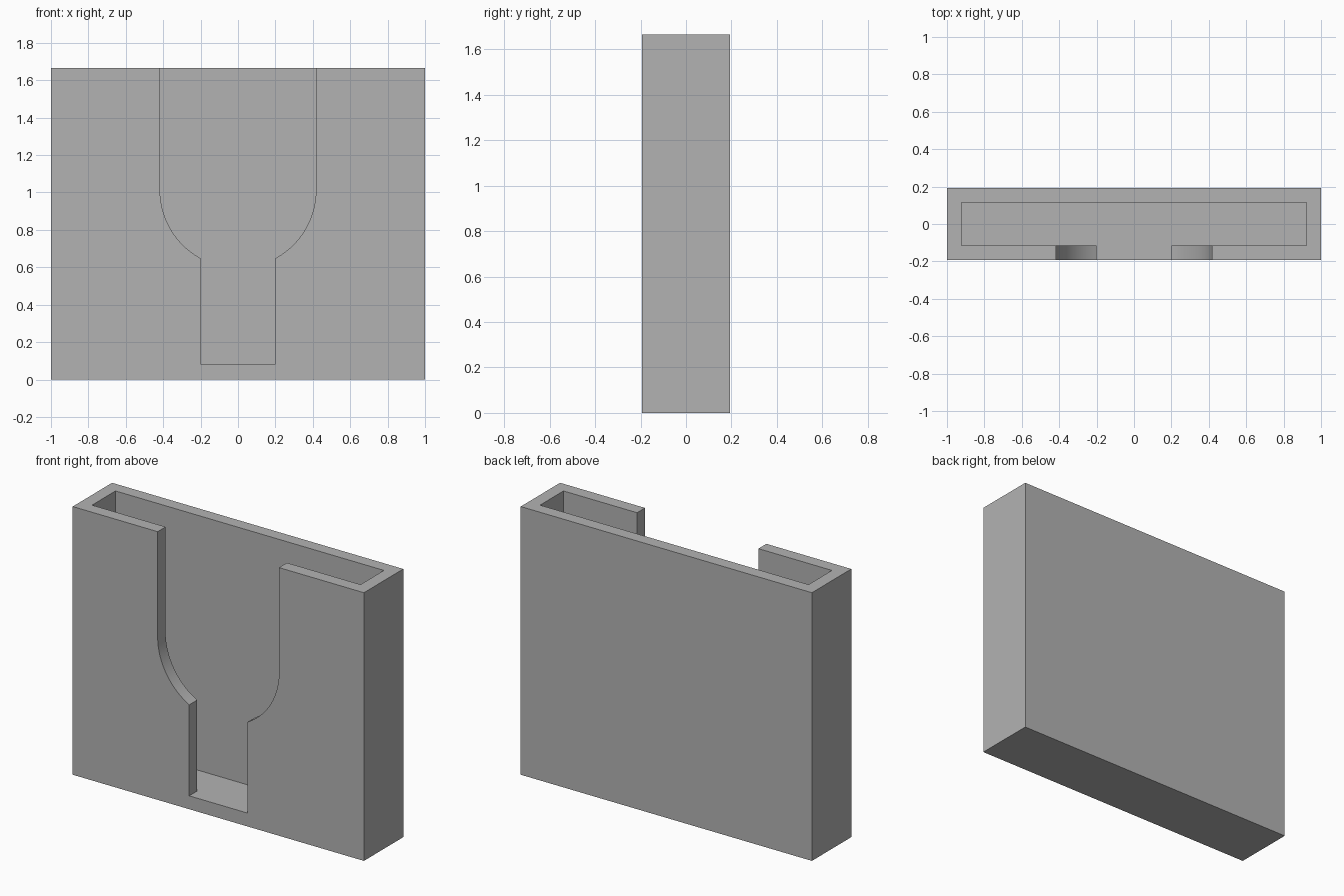
import bpy, bmesh, math

if "Cube" in bpy.data.objects:
    bpy.data.objects.remove(bpy.data.objects["Cube"], do_unlink=True)

# Main dimensions
HALF_W, HALF_D, HEIGHT, WALL = 1.0, 0.193, 1.665, 0.078
FLOOR = 0.083
SLOT_HALF, BOWL_R, BOWL_Z = 0.2, 0.417, 1.014

grey = bpy.data.materials.new("plain grey")
grey.use_nodes = True
colour = (0.45, 0.45, 0.45, 1)
grey.diffuse_color = colour
grey.node_tree.nodes["Principled BSDF"].inputs["Base Color"].default_value = colour


def prism(name, profile, y0, y1):
    """Extrude an x-z outline from y0 to y1."""
    bm = bmesh.new()
    face = bm.faces.new([bm.verts.new((x, y0, z)) for x, z in profile])
    moved = bmesh.ops.extrude_face_region(bm, geom=[face])["geom"]
    bmesh.ops.translate(bm, vec=(0, y1 - y0, 0),
                        verts=[v for v in moved if isinstance(v, bmesh.types.BMVert)])
    bmesh.ops.recalc_face_normals(bm, faces=bm.faces)
    mesh = bpy.data.meshes.new(name)
    bm.to_mesh(mesh)
    bm.free()
    mesh.materials.append(grey)
    obj = bpy.data.objects.new(name, mesh)
    bpy.context.collection.objects.link(obj)
    return obj


def rectangle(half, low, high):
    return [(-half, low), (half, low), (half, high), (-half, high)]


def cut(target, cutter):
    """Subtract the cutter, then discard it."""
    cutter.hide_render = True
    mod = target.modifiers.new("cut", 'BOOLEAN')
    mod.operation, mod.solver, mod.object = 'DIFFERENCE', 'EXACT', cutter
    bpy.context.view_layer.objects.active = target
    bpy.ops.object.modifier_apply(modifier=mod.name)
    bpy.data.objects.remove(cutter, do_unlink=True)


# Outer block, hollowed from the top
holder = prism("holder_body", rectangle(HALF_W, 0, HEIGHT), -HALF_D, HALF_D)
inner = HALF_D - WALL
cut(holder, prism("cavity_cutter", rectangle(HALF_W - WALL, FLOOR, HEIGHT + 0.2),
                  -inner, inner))

# Front opening: narrow slot, round shoulders, wide straight top
start = -math.acos(SLOT_HALF / BOWL_R)
steps = 24
right_side = [(SLOT_HALF, FLOOR)]
for i in range(steps + 1):
    a = start * (1 - i / steps)
    right_side.append((BOWL_R * math.cos(a), BOWL_Z + BOWL_R * math.sin(a)))
right_side.append((BOWL_R, HEIGHT + 0.2))
left_side = [(-x, z) for x, z in reversed(right_side)]
cut(holder, prism("opening_cutter", right_side + left_side, -HALF_D - 0.2, 0))

# Smooth shoulders, crisp corners
for obj in bpy.context.selected_objects:
    obj.select_set(False)
holder.select_set(True)
bpy.context.view_layer.objects.active = holder
bpy.ops.object.shade_smooth_by_angle(angle=math.radians(30))
